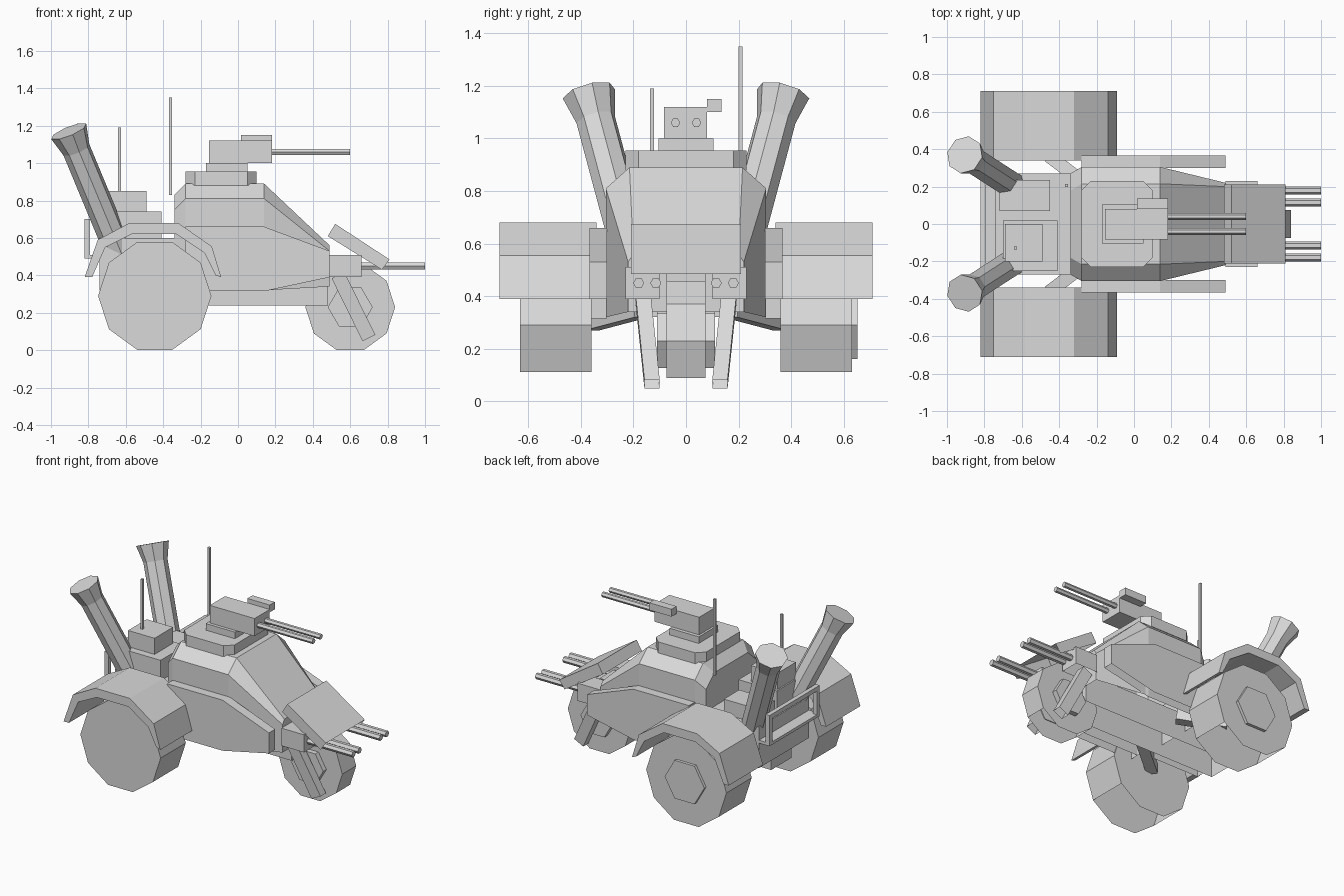
import bpy
import bmesh
import math
from mathutils import Vector

cube = bpy.data.objects.get("Cube")
if cube:
    bpy.data.objects.remove(cube, do_unlink=True)

grey = bpy.data.materials.new("plain_grey")
grey.use_nodes = True
grey.diffuse_color = (0.7, 0.7, 0.7, 1)
grey.node_tree.nodes["Principled BSDF"].inputs["Base Color"].default_value = (0.7, 0.7, 0.7, 1)


def finish(name, bm, open_below):
    bmesh.ops.recalc_face_normals(bm, faces=bm.faces)
    if open_below:
        bm.normal_update()
        under = [f for f in bm.faces if f.normal.z < -0.5]
        bmesh.ops.delete(bm, geom=under, context='FACES')
    mesh = bpy.data.meshes.new(name)
    bm.to_mesh(mesh)
    bm.free()
    mesh.materials.append(grey)
    obj = bpy.data.objects.new(name, mesh)
    bpy.context.collection.objects.link(obj)


def loft(name, rings, open_below=False):
    """Skin closed rings of equal length and cap both ends; may leave the underside open."""
    bm = bmesh.new()
    loops = [[bm.verts.new(p) for p in ring] for ring in rings]
    n = len(loops[0])
    for a, b in zip(loops, loops[1:]):
        for i in range(n):
            j = (i + 1) % n
            bm.faces.new((a[i], a[j], b[j], b[i]))
    bm.faces.new(loops[0])
    bm.faces.new(loops[-1])
    finish(name, bm, open_below)


def box(name, x0, x1, y0, y1, z0, z1, open_below=False):
    loft(name, [[(x0, y0, z), (x1, y0, z), (x1, y1, z), (x0, y1, z)] for z in (z0, z1)], open_below)


def side_prism(name, outline, y0, y1, open_below=False):
    loft(name, [[(x, y, z) for x, z in outline] for y in (y0, y1)], open_below)


def tube(name, stations, sides=8, turn=0.0):
    """Stations are (point, radius) along one straight axis."""
    a, b = Vector(stations[0][0]), Vector(stations[-1][0])
    q = (b - a).to_track_quat('Z', 'Y')
    rings = []
    for p, r in stations:
        ring = []
        for i in range(sides):
            t = turn + math.tau * i / sides
            ring.append(Vector(p) + q @ Vector((r * math.cos(t), r * math.sin(t), 0)))
        rings.append(ring)
    loft(name, rings)


def wheel(name, x, z, r, y0, y1, sides=10, open_below=True):
    pts = [(x + r * math.cos(math.tau * i / sides), z + r * math.sin(math.tau * i / sides))
           for i in range(sides)]
    side_prism(name, pts, y0, y1, open_below)


def hull_ring(x, width, roof, top, mid, bottom):
    half = [(width, bottom), (width, mid), (roof, top)]
    return [(x, y, z) for y, z in half] + [(x, -y, z) for y, z in reversed(half)]


# Armoured hull, tapering to the nose
loft("hull", [
    hull_ring(-0.34, 0.27, 0.18, 0.83, 0.75, 0.34),
    hull_ring(-0.28, 0.305, 0.215, 0.89, 0.81, 0.32),
    hull_ring(0.14, 0.305, 0.215, 0.89, 0.81, 0.32),
    hull_ring(0.49, 0.22, 0.20, 0.56, 0.53, 0.34),
], open_below=True)
box("keel", -0.72, 0.48, -0.11, 0.11, 0.24, 0.44, open_below=True)
box("nose_mount", 0.45, 0.60, -0.075, 0.075, 0.39, 0.50)

# Engine bay and stowage behind the hull
box("engine_bay", -0.74, -0.32, -0.27, 0.27, 0.32, 0.60, open_below=True)
box("left_stowage_box", -0.72, -0.45, 0.07, 0.235, 0.60, 0.70)
box("right_stowage_box", -0.70, -0.41, -0.25, 0.02, 0.60, 0.74)
box("radio_box", -0.69, -0.49, -0.20, 0.00, 0.74, 0.85)
box("short_antenna", -0.641, -0.625, -0.137, -0.121, 0.85, 1.19)
box("tall_antenna", -0.37, -0.354, 0.199, 0.215, 0.83, 1.35)

# Rear guard rail on its shelf
box("rail_shelf", -0.82, -0.73, -0.27, 0.27, 0.49, 0.51)
box("rail_bar", -0.82, -0.79, -0.27, 0.27, 0.67, 0.70)
for y in (-0.27, 0.24):
    box("rail_post", -0.82, -0.79, y, y + 0.03, 0.50, 0.68)

# Turret with twin guns
c, x0, x1, w = 0.05, -0.28, 0.10, 0.23
ring = [(x0, c - w), (x0 + c, -w), (x1 - c, -w), (x1, c - w),
        (x1, w - c), (x1 - c, w), (x0 + c, w), (x0, w - c)]
loft("turret_ring", [[(x, y, z) for x, y in ring] for z in (0.88, 0.955)])
box("turret_pivot", -0.17, 0.05, -0.105, 0.105, 0.95, 1.00)
box("turret_body", -0.155, 0.183, -0.083, 0.08, 1.00, 1.12)
box("turret_sight", 0.015, 0.183, 0.08, 0.135, 1.10, 1.15)
for y in (-0.04, 0.04):
    tube("turret_gun", [((0.17, y, 1.06), 0.018), ((0.60, y, 1.06), 0.018)], 6)

# Sloped front shield
side_prism("front_shield", [(0.52, 0.675), (0.81, 0.485), (0.77, 0.43), (0.48, 0.61)],
           -0.21, 0.21, open_below=True)

skirt = [(-0.28, 0.66), (0.14, 0.66), (0.49, 0.53), (0.49, 0.39), (0.14, 0.315), (-0.28, 0.315)]
arch_out = [(-0.82, 0.39), (-0.75, 0.59), (-0.58, 0.68), (-0.32, 0.68), (-0.14, 0.555), (-0.09, 0.39)]
arch_in = [(-0.78, 0.39), (-0.71, 0.55), (-0.57, 0.62), (-0.33, 0.62), (-0.18, 0.52), (-0.12, 0.40)]

# Parts mirrored on both sides
for s, side in ((1, "left_"), (-1, "right_")):
    side_prism(side + "skirt", skirt, s * 0.30, s * 0.367, open_below=True)

    # Mudguard built segment by segment along the arch
    loft(side + "mudguard", [[(ox, s * 0.34, oz), (ox, s * 0.71, oz), (ix, s * 0.71, iz), (ix, s * 0.34, iz)]
                             for (ox, oz), (ix, iz) in zip(arch_out, arch_in)])
    wheel(side + "rear_wheel", -0.445, 0.29, 0.303, s * 0.36, s * 0.632)
    tube(side + "axle_strut", [((-0.20, s * 0.17, 0.355), 0.05), ((-0.45, s * 0.36, 0.305), 0.05)], 4, 0.785)

    # Flared exhaust stack
    foot, tip = Vector((-0.61, s * 0.18, 0.46)), Vector((-0.905, s * 0.37, 1.17))
    neck = foot.lerp(tip, 0.86)
    tube(side + "exhaust", [(foot, 0.076), (neck, 0.076), (tip, 0.103)], 8, 0.39)

    # Nose gun pod
    box(side + "gun_pod", 0.49, 0.66, s * 0.10, s * 0.23, 0.39, 0.51, open_below=True)
    for y in (0.115, 0.18):
        tube(side + "nose_gun", [((0.65, s * y, 0.45), 0.021), ((1.0, s * y, 0.45), 0.021)], 6)

    # Front fork leg and wheel hub
    leg = []
    for x, y, z in ((0.535, 0.135, 0.40), (0.70, 0.10, 0.065)):
        dx, dz = 0.034, 0.017
        leg.append([(x - dx, s * y, z - dz), (x + dx, s * y, z + dz),
                    (x + dx, s * (y + 0.058), z + dz), (x - dx, s * (y + 0.058), z - dz)])
    loft(side + "fork_leg", leg, open_below=True)
    wheel(side + "front_hub", 0.60, 0.23, 0.12, s * 0.07, s * 0.11, 6, open_below=False)

wheel("front_wheel", 0.60, 0.23, 0.24, -0.075, 0.075)
wheel("left_rear_hub", -0.445, 0.29, 0.15, 0.62, 0.652, 6, open_below=False)
